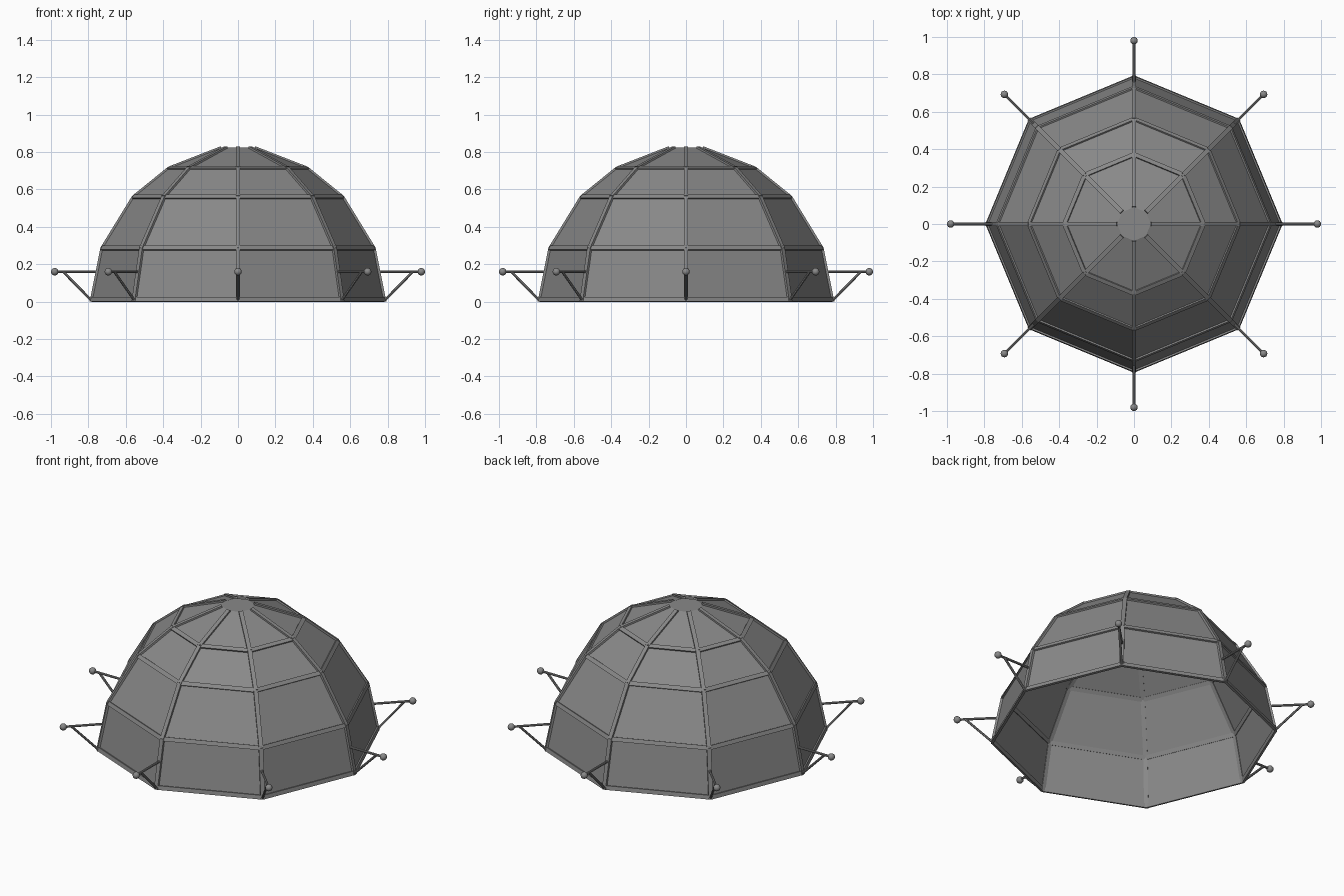
import bpy, bmesh, math
from mathutils import Vector, Matrix

if "Cube" in bpy.data.objects:
    bpy.data.objects.remove(bpy.data.objects["Cube"])

SIDES = 8
TIERS = [(0.785, 0.0), (0.728, 0.286), (0.56, 0.56), (0.37, 0.714), (0.09, 0.823)]


def material(name, grey):
    mat = bpy.data.materials.new(name)
    mat.use_nodes = True
    mat.diffuse_color = (grey, grey, grey, 1)
    mat.node_tree.nodes["Principled BSDF"].inputs["Base Color"].default_value = (grey, grey, grey, 1)
    return mat


GREY = material("grey", 0.25)


def point(radius, z, i):
    a = math.tau * i / SIDES
    return Vector((radius * math.cos(a), radius * math.sin(a), z))


def finish(bm, name):
    mesh = bpy.data.meshes.new(name)
    bm.to_mesh(mesh)
    bm.free()
    mesh.materials.append(GREY)
    obj = bpy.data.objects.new(name, mesh)
    bpy.context.collection.objects.link(obj)
    return obj


def beam(bm, a, b, outward, width, depth):
    """Rectangular bar from a to b, its depth facing outward."""
    along = (b - a).normalized()
    side = along.cross(outward).normalized()
    out = side.cross(along)
    rot = Matrix((side, out, along)).transposed().to_4x4()
    size = Matrix.Diagonal((width, depth, (b - a).length, 1))
    bmesh.ops.create_cube(bm, size=1, matrix=Matrix.Translation((a + b) / 2) @ rot @ size)


def rod(bm, a, b, radius):
    rot = (b - a).to_track_quat('Z', 'Y').to_matrix().to_4x4()
    bmesh.ops.create_cone(bm, segments=8, cap_ends=True, radius1=radius, radius2=radius,
                          depth=(b - a).length, matrix=Matrix.Translation((a + b) / 2) @ rot)


# Faceted shell, open underneath
bm = bmesh.new()
rings = [[bm.verts.new(point(r, z, i)) for i in range(SIDES)] for r, z in TIERS]
for low, high in zip(rings, rings[1:]):
    for i in range(SIDES):
        j = (i + 1) % SIDES
        bm.faces.new((low[i], low[j], high[j], high[i]))
bm.faces.new(rings[-1])
finish(bm, "dome_shell")

# Meridian ribs
bm = bmesh.new()
for (r1, z1), (r2, z2) in zip(TIERS, TIERS[1:]):
    for i in range(SIDES):
        radial = point(1, 0, i)
        normal = radial * (z2 - z1) + Vector((0, 0, r1 - r2))
        beam(bm, point(r1, z1, i), point(r2, z2, i), normal, 0.024, 0.016)
bmesh.ops.bisect_plane(bm, geom=bm.verts[:] + bm.edges[:] + bm.faces[:],
                       plane_co=(0, 0, 0), plane_no=(0, 0, -1), clear_outer=True)
finish(bm, "dome_ribs")

# Horizontal hoops between the panels
bm = bmesh.new()
for n, (r, z) in enumerate(TIERS[:-1]):
    r0, z0 = TIERS[max(n - 1, 0)]
    r2, z2 = TIERS[n + 1]
    lift = 0.012 if n == 0 else 0
    for i in range(SIDES):
        normal = point(z2 - z0, r0 - r2, i + 0.5)
        beam(bm, point(r, z + lift, i), point(r, z + lift, i + 1), normal, 0.024, 0.014)
finish(bm, "dome_hoops")

# Outrigger struts and ball ends
struts, balls = bmesh.new(), bmesh.new()
for i in range(SIDES):
    tip = point(0.98, 0.16, i)
    rod(struts, point(0.755, 0.16, i), tip, 0.007)
    rod(struts, point(0.785, 0.008, i), point(0.935, 0.16, i), 0.007)
    bmesh.ops.create_uvsphere(balls, u_segments=16, v_segments=10, radius=0.02,
                              matrix=Matrix.Translation(tip))
for bm, name in ((struts, "outrigger_struts"), (balls, "outrigger_balls")):
    obj = finish(bm, name)
    for poly in obj.data.polygons:
        poly.use_smooth = name == "outrigger_balls"
